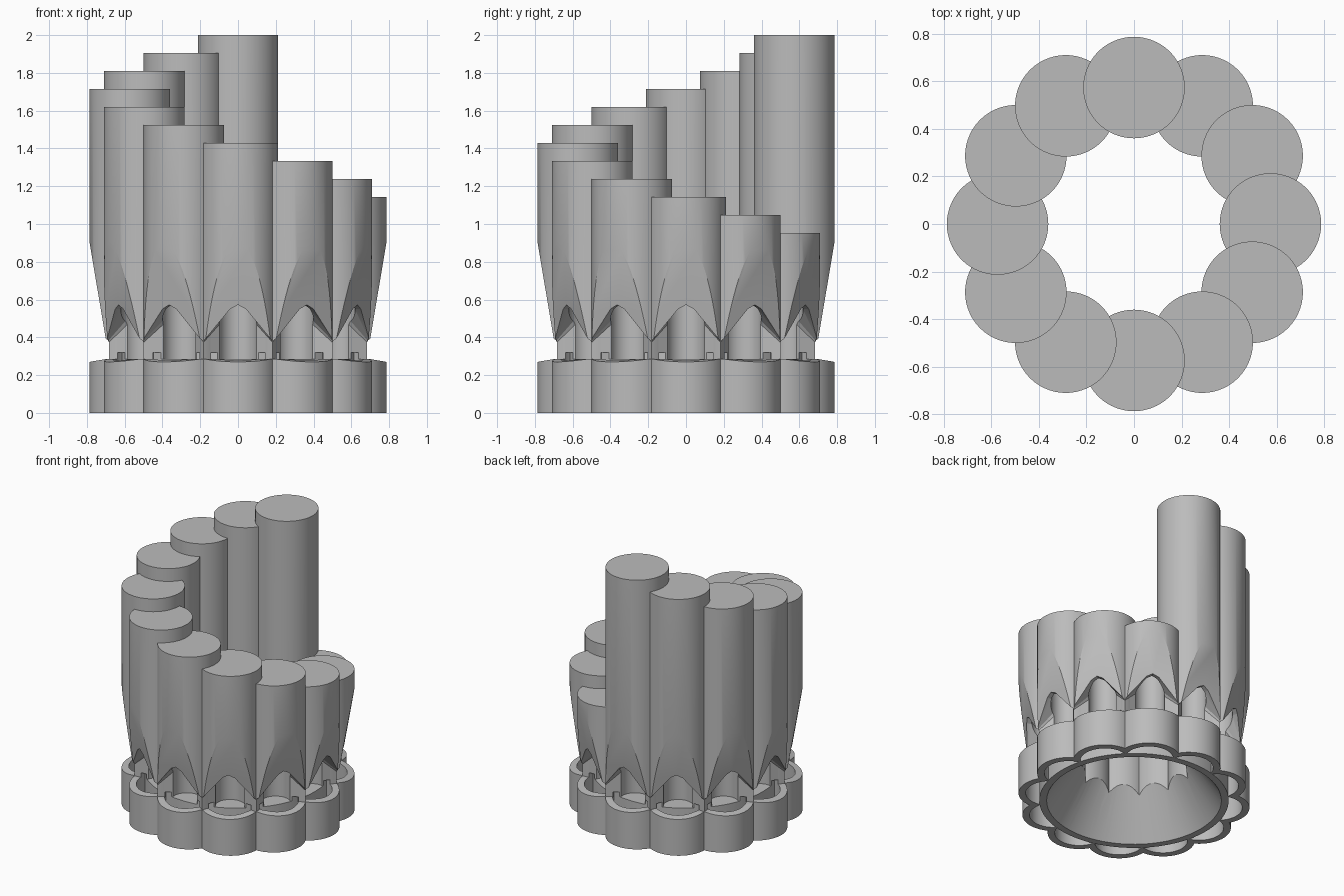
import bpy, bmesh, math
from mathutils import Matrix, Vector

if "Cube" in bpy.data.objects:
    bpy.data.objects.remove(bpy.data.objects["Cube"], do_unlink=True)

COUNT = 12
STEP = 2 * math.pi / COUNT
RING = 0.573        # distance of each pipe from the middle
PIPE = 0.213        # pipe radius
FLOOR = 0.285       # top of the base block
SIDES = 96

grey = bpy.data.materials.new("pipe grey")
grey.use_nodes = True
colour = (0.5, 0.5, 0.5, 1)
grey.diffuse_color = colour
grey.node_tree.nodes["Principled BSDF"].inputs["Base Color"].default_value = colour


def make_object(name, bm):
    bmesh.ops.recalc_face_normals(bm, faces=bm.faces)
    mesh = bpy.data.meshes.new(name)
    bm.to_mesh(mesh)
    bm.free()
    mesh.materials.append(grey)
    obj = bpy.data.objects.new(name, mesh)
    bpy.context.collection.objects.link(obj)
    return obj


def cone(name, x, r1, r2, z0, z1):
    bm = bmesh.new()
    bmesh.ops.create_cone(bm, cap_ends=True, segments=SIDES, radius1=r1, radius2=r2,
                          depth=z1 - z0, matrix=Matrix.Translation((x, 0, (z0 + z1) / 2)))
    return make_object(name, bm)


def prism(name, points, offset):
    """Extrude a closed outline of 3D points along an offset."""
    bm = bmesh.new()
    face = bm.faces.new([bm.verts.new(p) for p in points])
    new = bmesh.ops.extrude_face_region(bm, geom=[face], use_keep_orig=True)["geom"]
    verts = [g for g in new if isinstance(g, bmesh.types.BMVert)]
    bmesh.ops.translate(bm, verts=verts, vec=offset)
    return make_object(name, bm)


def hull(name, points):
    bm = bmesh.new()
    for p in points:
        bm.verts.new(p)
    bmesh.ops.convex_hull(bm, input=bm.verts)
    return make_object(name, bm)


def taper_cutter():
    # slanted flat on the outside of the pipe, with a sloping rim below it
    profile = [(0.683, 0.288), (0.802, 1.0), (1.1, 1.0), (1.1, 0.215)]
    return prism("taper_cutter", [(r, -0.6, z) for r, z in profile], (0, 1.2, 0))


def window_cutter():
    # arched mouth, splayed outwards at the foot
    arch = [(0.07, 0.5), (0.042, 0.55), (0, 0.572)]
    points = []
    for r, foot in ((0.6, 0.07), (0.74, 0.26)):
        for t, z in [(foot, FLOOR + 0.001)] + arch:
            points += [(r, t, z), (r, -t, z)] if t else [(r, t, z)]
    return hull("window_cutter", points)


def slot_cutter():
    # lens between the pipe wall and the round block
    inner, block, n = 0.165, 0.637, 24
    half = math.acos((RING**2 + block**2 - inner**2) / (2 * RING * block))
    end = math.atan2(block * math.sin(half), block * math.cos(half) - RING)
    lens = []
    for i in range(n + 1):
        a = -end + 2 * end * i / n
        lens.append((RING + inner * math.cos(a), inner * math.sin(a), -0.1))
    for i in range(1, n):
        a = half - 2 * half * i / n
        lens.append((block * math.cos(a), block * math.sin(a), -0.1))
    return prism("slot_cutter", lens, (0, 0, 0.42))


def bore_cutter():
    return cone("bore_cutter", 0.6, 0.1, 0.1, FLOOR, 0.7)


# one master pipe, cut by its own cutters and its neighbours'
master = cone("master_pipe", RING, PIPE, PIPE, 0, 2)
cutters = [cone("hollow_cutter", 0, 0.595, 0.181, -0.01, 0.59)]
for k in (-1, 0, 1):
    for build in (taper_cutter, bore_cutter, window_cutter, slot_cutter):
        cutter = build()
        cutter.data.transform(Matrix.Rotation(k * STEP, 4, "Z"))
        cutters.append(cutter)
for cutter in cutters:
    cutter.hide_render = True
    mod = master.modifiers.new(cutter.name, "BOOLEAN")
    mod.operation = "DIFFERENCE"
    mod.solver = "EXACT"
    mod.object = cutter
bpy.context.view_layer.update()
graph = bpy.context.evaluated_depsgraph_get()
cut_mesh = bpy.data.meshes.new_from_object(master.evaluated_get(graph))
for obj in cutters + [master]:
    bpy.data.objects.remove(obj, do_unlink=True)

# the ring of pipes, falling in height from the back around by the right
for i in range(COUNT):
    mesh = cut_mesh.copy()
    height = 2 - i * 1.048 / (COUNT - 1)
    for v in mesh.vertices:
        if v.co.z > 1.9:
            v.co.z = height
    mesh.transform(Matrix.Rotation(math.pi / 2 + i * STEP, 4, "Z"))
    pipe = bpy.data.objects.new("pipe_%02d" % (i + 1), mesh)
    bpy.context.collection.objects.link(pipe)
    bpy.ops.object.select_all(action="DESELECT")
    pipe.select_set(True)
    bpy.context.view_layer.objects.active = pipe
    bpy.ops.object.shade_smooth_by_angle(angle=math.radians(25))
